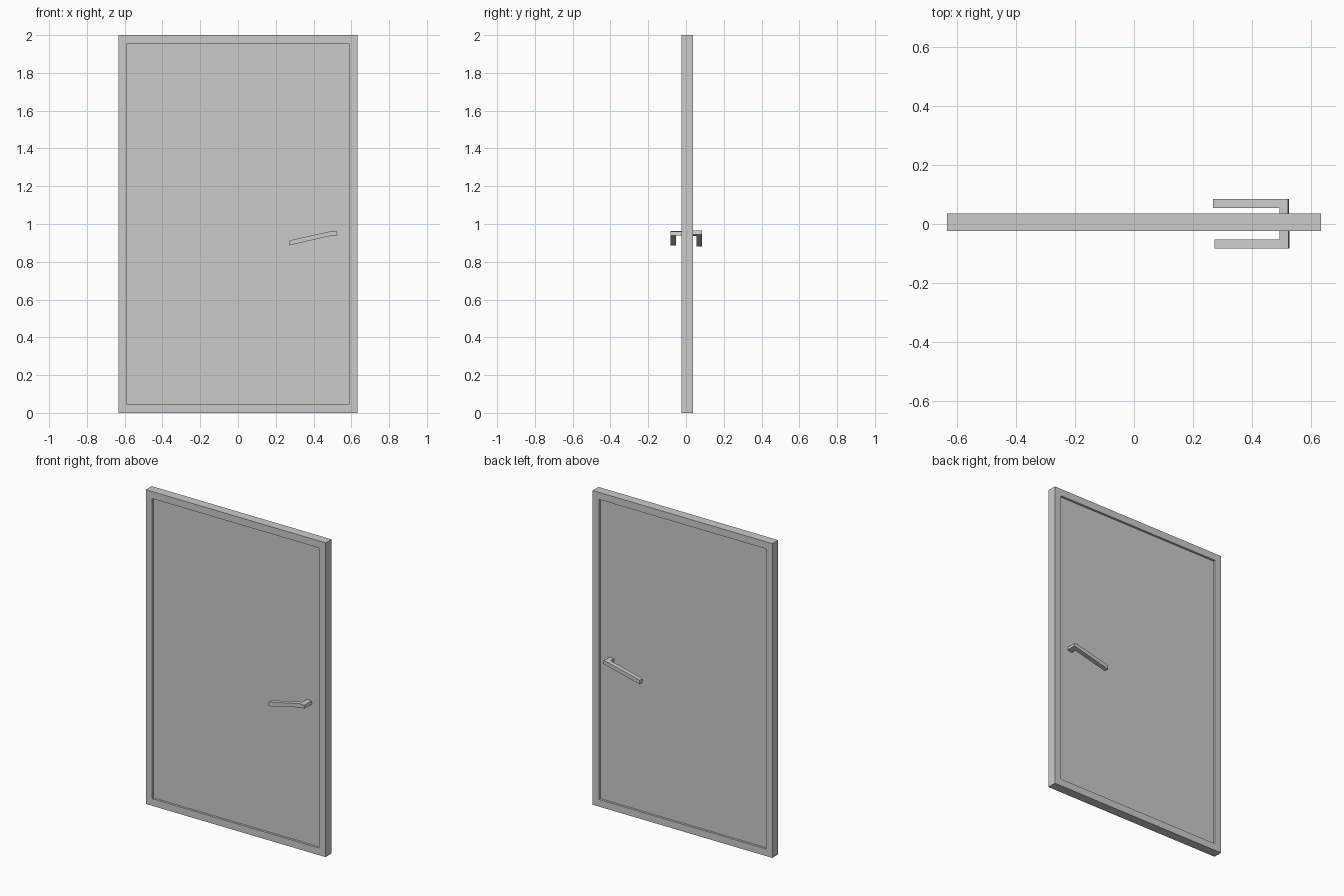
import bpy, bmesh
from mathutils import Vector

if "Cube" in bpy.data.objects:
    bpy.data.objects.remove(bpy.data.objects["Cube"])


def make_object(name, bm):
    bmesh.ops.recalc_face_normals(bm, faces=bm.faces)
    mesh = bpy.data.meshes.new(name)
    bm.to_mesh(mesh)
    bm.free()
    obj = bpy.data.objects.new(name, mesh)
    bpy.context.collection.objects.link(obj)
    return obj


# Door slab with a shallow recessed panel on both faces
W, H, Y0, Y1 = 0.633, 2.0, -0.023, 0.036
RIM, DEPTH = 0.064, 0.014
bm = bmesh.new()
bmesh.ops.create_cube(bm, size=1)
for v in bm.verts:
    v.co = Vector((v.co.x * 2 * W, Y0 if v.co.y < 0 else Y1, (v.co.z + 0.5) * H))
bm.normal_update()
for side in (-1, 1):
    face = next(f for f in bm.faces if f.normal.y * side > 0.9)
    bmesh.ops.inset_region(bm, faces=[face], thickness=RIM)
    # The inset face steps straight inward to make the recess wall
    rim_edges = list(face.edges)
    new = bmesh.ops.extrude_discrete_faces(bm, faces=[face])["faces"]
    bmesh.ops.translate(bm, verts=new[0].verts, vec=(0, -side * DEPTH, 0))
make_object("door_slab", bm)


def handle(name, outer, inner, root, profile):
    """Bent lever (two quads in xz, given depth) with a stem into the door."""
    bm = bmesh.new()
    top = [bm.verts.new((x, outer, z)) for x, z, _ in profile]
    low = [bm.verts.new((x, outer, z)) for x, _, z in profile]
    # The end of the stem is slightly slanted
    low[-1].co.x += 0.004
    cells = [bm.faces.new((top[i], top[i + 1], low[i + 1], low[i]))
             for i in range(len(profile) - 1)]
    ext = bmesh.ops.extrude_face_region(bm, geom=cells, use_keep_orig=True)["geom"]
    verts = [g for g in ext if isinstance(g, bmesh.types.BMVert)]
    bmesh.ops.translate(bm, verts=verts, vec=(0, inner - outer, 0))
    # Stem grows from the cell beside the hinge edge of the door
    faces = [g for g in ext if isinstance(g, bmesh.types.BMFace)
             and all(abs(v.co.y - inner) < 1e-5 for v in g.verts)]
    stem = max(faces, key=lambda f: f.calc_center_median().x)
    new = bmesh.ops.extrude_discrete_faces(bm, faces=[stem])["faces"][0]
    bmesh.ops.translate(bm, verts=new.verts, vec=(0, root - inner, 0))
    make_object(name, bm)


# Lever handles: x, top z, bottom z at tip, bend and end
handle("front_handle", -0.083, -0.053, 0.0,
       [(0.272, 0.913, 0.887), (0.493, 0.962, 0.938), (0.523, 0.960, 0.940)])
handle("back_handle", 0.084, 0.055, 0.01,
       [(0.267, 0.908, 0.882), (0.493, 0.962, 0.937), (0.521, 0.965, 0.944)])
